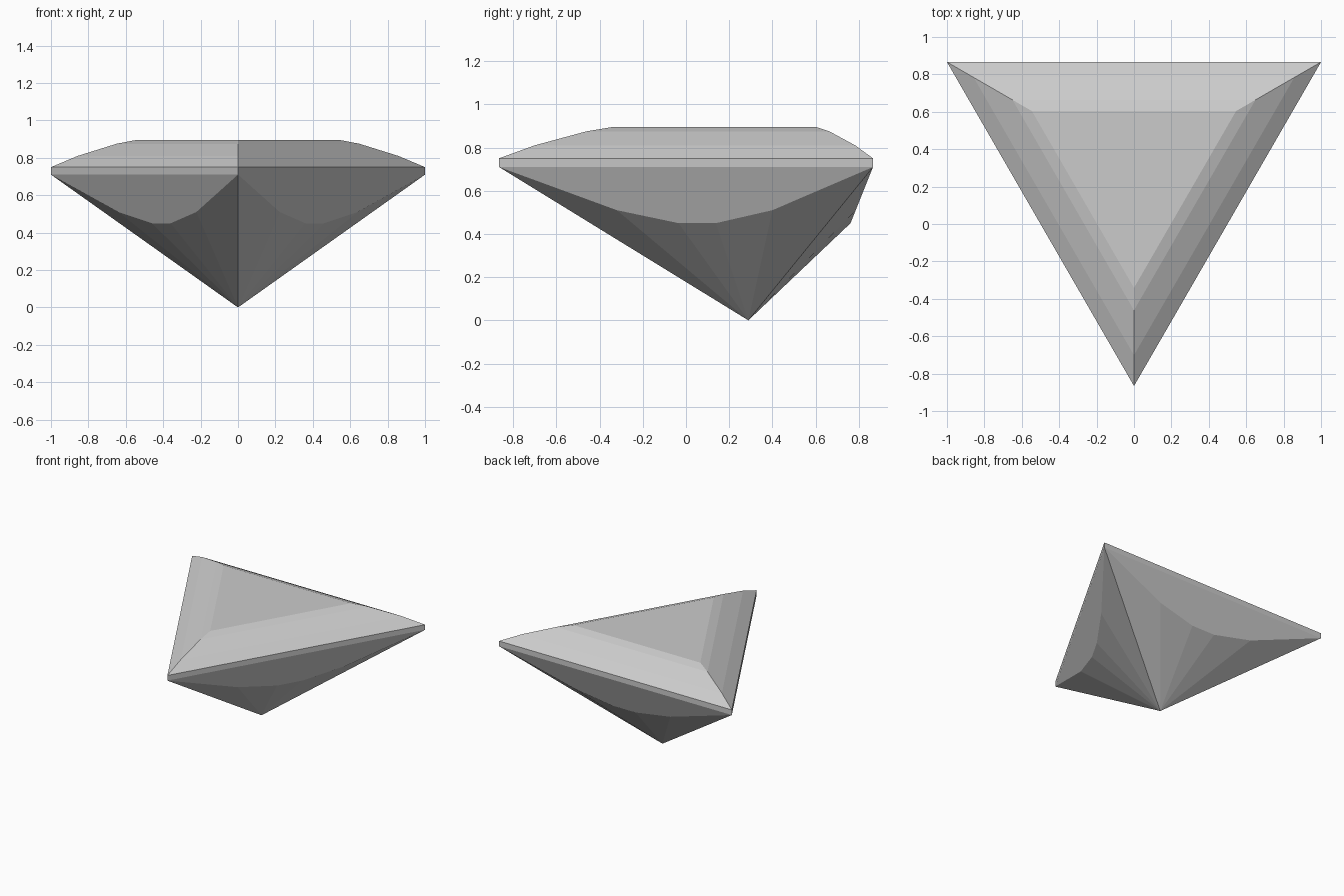
import bpy, bmesh
from math import sin, cos, pi, sqrt
from mathutils import Vector

if "Cube" in bpy.data.objects:
    bpy.data.objects.remove(bpy.data.objects["Cube"], do_unlink=True)

# Grey stone material
stone = bpy.data.materials.new("grey_stone")
stone.use_nodes = True
grey = (0.6, 0.6, 0.6, 1)
stone.diffuse_color = grey
stone.node_tree.nodes["Principled BSDF"].inputs["Base Color"].default_value = grey

R = 2 / sqrt(3)              # girdle corner radius
CENTRE = Vector((0, R / 4, 0))
ANGLES = [-pi / 2 + k * 2 * pi / 3 for k in range(3)]

bm = bmesh.new()


def ring(radius, z):
    return [bm.verts.new(CENTRE + Vector((radius * cos(a), radius * sin(a), z))) for a in ANGLES]


# Girdle and stepped crown, closed by the table
rings = [ring(r, z) for r, z in [(R, 0.71), (R, 0.75), (0.99, 0.81), (0.75, 0.875), (0.63, 0.895)]]
for low, high in zip(rings, rings[1:]):
    for i in range(3):
        j = (i + 1) % 3
        bm.faces.new((low[i], low[j], high[j], high[i]))
bm.faces.new(rings[-1])

# Pavilion: a steep curved facet under each side, then a fan to the point
culet = bm.verts.new(CENTRE)
for i in range(3):
    a, b = rings[0][i], rings[0][(i + 1) % 3]
    middle = (a.co + b.co) / 2
    along = (b.co - a.co).normalized()
    inward = Vector((0, 0, 1)).cross(along)
    curve = [bm.verts.new(middle + along * t + inward * drop * 0.4 - Vector((0, 0, drop)))
             for t, drop in [(-0.416, 0.2), (-0.1, 0.26), (0.1, 0.26), (0.416, 0.2)]]
    chain = [a, *curve, b]
    bm.faces.new(chain[::-1])
    for p, q in zip(chain, chain[1:]):
        bm.faces.new((culet, q, p))

bmesh.ops.recalc_face_normals(bm, faces=bm.faces)
mesh = bpy.data.meshes.new("triangular_gem")
bm.to_mesh(mesh)
bm.free()
mesh.materials.append(stone)
gem = bpy.data.objects.new("triangular_gem", mesh)
bpy.context.collection.objects.link(gem)
